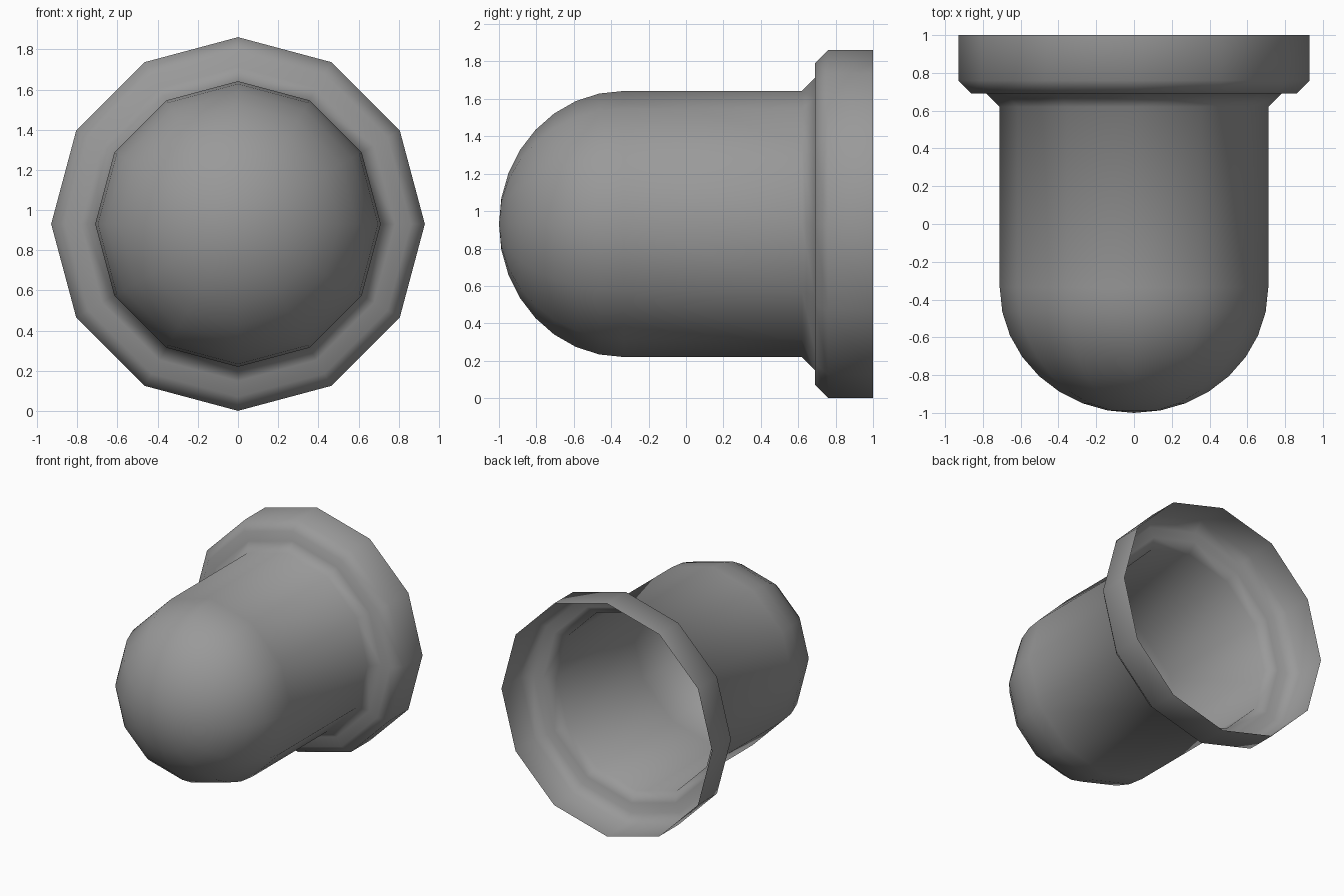
import bpy, bmesh
from math import sin, cos, pi

if "Cube" in bpy.data.objects:
    bpy.data.objects.remove(bpy.data.objects["Cube"])

SIDES, CENTRE_Z = 12, 0.931
BODY_R, DOME_Y, DOME_H = 0.711, -0.335, 0.665

# Profile (y, radius): open flanged rim, chamfers, straight body
profile = [(1.0, 0.93), (0.76, 0.93), (0.69, 0.86),
           (0.69, 0.782), (0.62, BODY_R)]
# Domed end, from the body towards the tip
for i in range(8):
    a = i * pi / 16
    profile.append((DOME_Y - DOME_H * sin(a), BODY_R * cos(a)))

# Revolve around the y axis as a single open shell
bm = bmesh.new()
rings = [[bm.verts.new((r * cos(2 * pi * k / SIDES), y,
                        CENTRE_Z + r * sin(2 * pi * k / SIDES)))
          for k in range(SIDES)] for y, r in profile]
for a, b in zip(rings, rings[1:]):
    for k in range(SIDES):
        n = (k + 1) % SIDES
        bm.faces.new((a[k], a[n], b[n], b[k]))

# Close the dome tip (the rim stays open)
tip = bm.verts.new((0, DOME_Y - DOME_H, CENTRE_Z))
last = rings[-1]
for k in range(SIDES):
    cap = bm.faces.new((last[k], last[(k + 1) % SIDES], tip))

# Face outward, smooth shading
bm.normal_update()
if cap.normal.y > 0:
    bmesh.ops.reverse_faces(bm, faces=bm.faces[:])
for f in bm.faces:
    f.smooth = True

mesh = bpy.data.meshes.new("domed_cap")
bm.to_mesh(mesh)
bm.free()
obj = bpy.data.objects.new("domed_cap", mesh)
bpy.context.collection.objects.link(obj)

# Dark grey finish
mat = bpy.data.materials.new("dark_grey")
mat.diffuse_color = (0.32, 0.32, 0.32, 1)
mat.use_nodes = True
mat.node_tree.nodes["Principled BSDF"].inputs["Base Color"].default_value = mat.diffuse_color
mesh.materials.append(mat)
